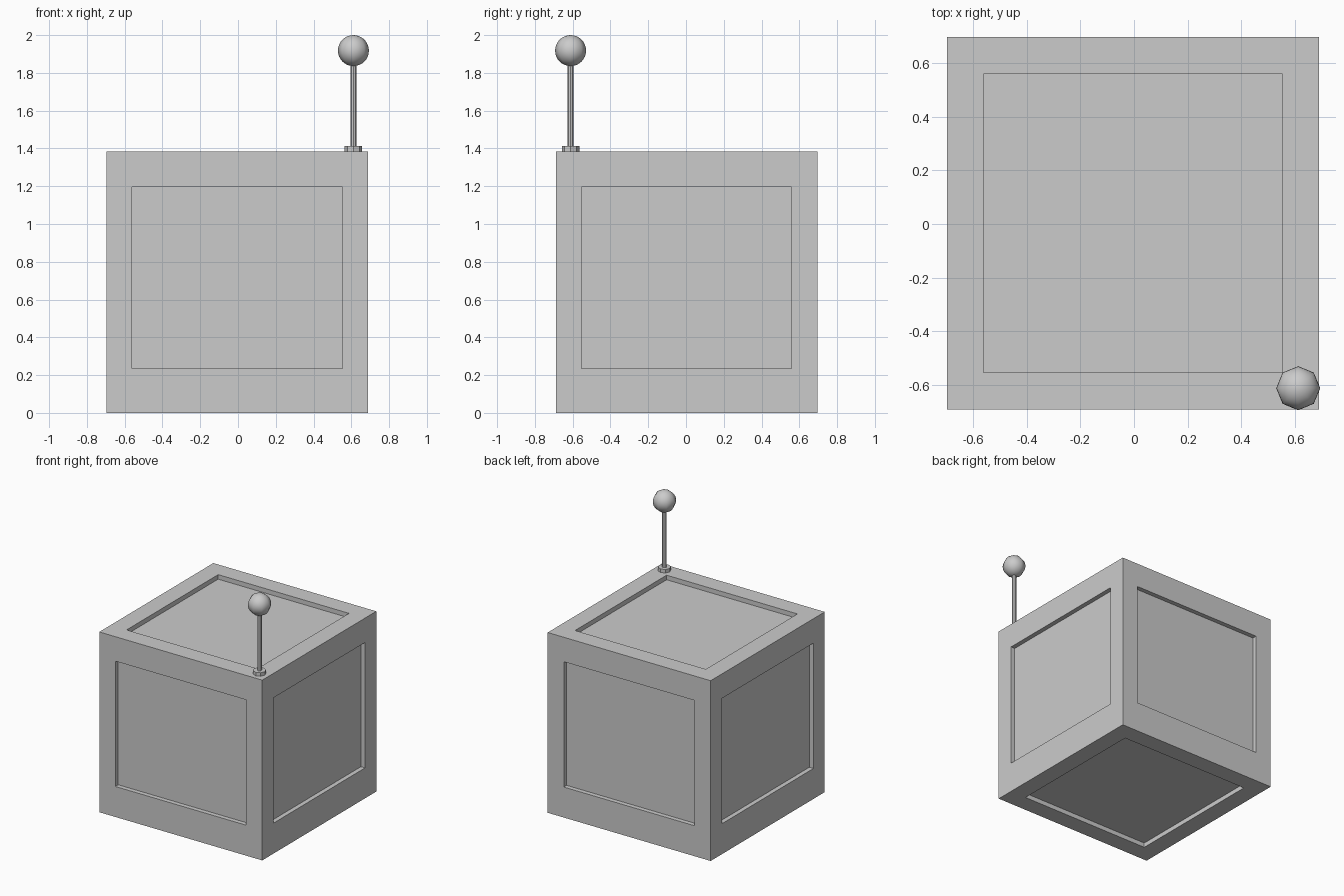
import bpy
import bmesh
from mathutils import Vector

old = bpy.data.objects.get("Cube")
if old:
    bpy.data.objects.remove(old, do_unlink=True)

grey = bpy.data.materials.new("grey")
grey.use_nodes = True
colour = (0.6, 0.6, 0.6, 1)
grey.diffuse_color = colour
grey.node_tree.nodes["Principled BSDF"].inputs["Base Color"].default_value = colour

SIZE = 1.385          # edge of the box
CENTRE = Vector((-0.004, 0.003, SIZE / 2))
PANEL = 0.556         # half width of every recessed panel
SIDE_LOW, SIDE_HIGH = 0.234, 1.197   # height range of the side panels
DEPTH = 0.035
POST = (0.611, -0.611)


def finish(name, bm, smooth=False):
    mesh = bpy.data.meshes.new(name)
    bm.to_mesh(mesh)
    bm.free()
    mesh.materials.append(grey)
    for p in mesh.polygons:
        p.use_smooth = smooth
    obj = bpy.data.objects.new(name, mesh)
    bpy.context.collection.objects.link(obj)
    return obj


def post_part(name, radius, low, high):
    """Eight-sided upright cylinder on the corner post axis."""
    bm = bmesh.new()
    bmesh.ops.create_cone(bm, cap_ends=True, segments=8, radius1=radius,
                          radius2=radius, depth=high - low)
    obj = finish(name, bm)
    obj.location = (*POST, (low + high) / 2)


# Box with a recessed panel in each of its six faces
bm = bmesh.new()
bmesh.ops.create_cube(bm, size=SIZE)
bmesh.ops.translate(bm, vec=CENTRE, verts=bm.verts)
panels = list(bm.faces)
bmesh.ops.inset_individual(bm, faces=panels, thickness=0.1, depth=0)
for face in panels:
    on_side = abs(face.normal.z) < 0.5
    normal = face.normal.copy()
    for v in face.verts:
        for axis in range(3):
            if abs(normal[axis]) > 0.5:
                continue
            positive = v.co[axis] > CENTRE[axis]
            if axis == 2 and on_side:
                v.co.z = SIDE_HIGH if positive else SIDE_LOW
            else:
                v.co[axis] = CENTRE[axis] + (PANEL if positive else -PANEL)
bm.normal_update()
bmesh.ops.inset_individual(bm, faces=panels, thickness=0, depth=-DEPTH)
finish("box", bm)

# Corner post: collar, rod and ball
post_part("post_collar", 0.046, SIZE - 0.005, 1.412)
post_part("post_rod", 0.016, SIZE - 0.005, 1.86)

bm = bmesh.new()
bmesh.ops.create_uvsphere(bm, u_segments=8, v_segments=16, radius=0.082)
ball = finish("post_ball", bm, smooth=True)
ball.location = (*POST, 1.918)
